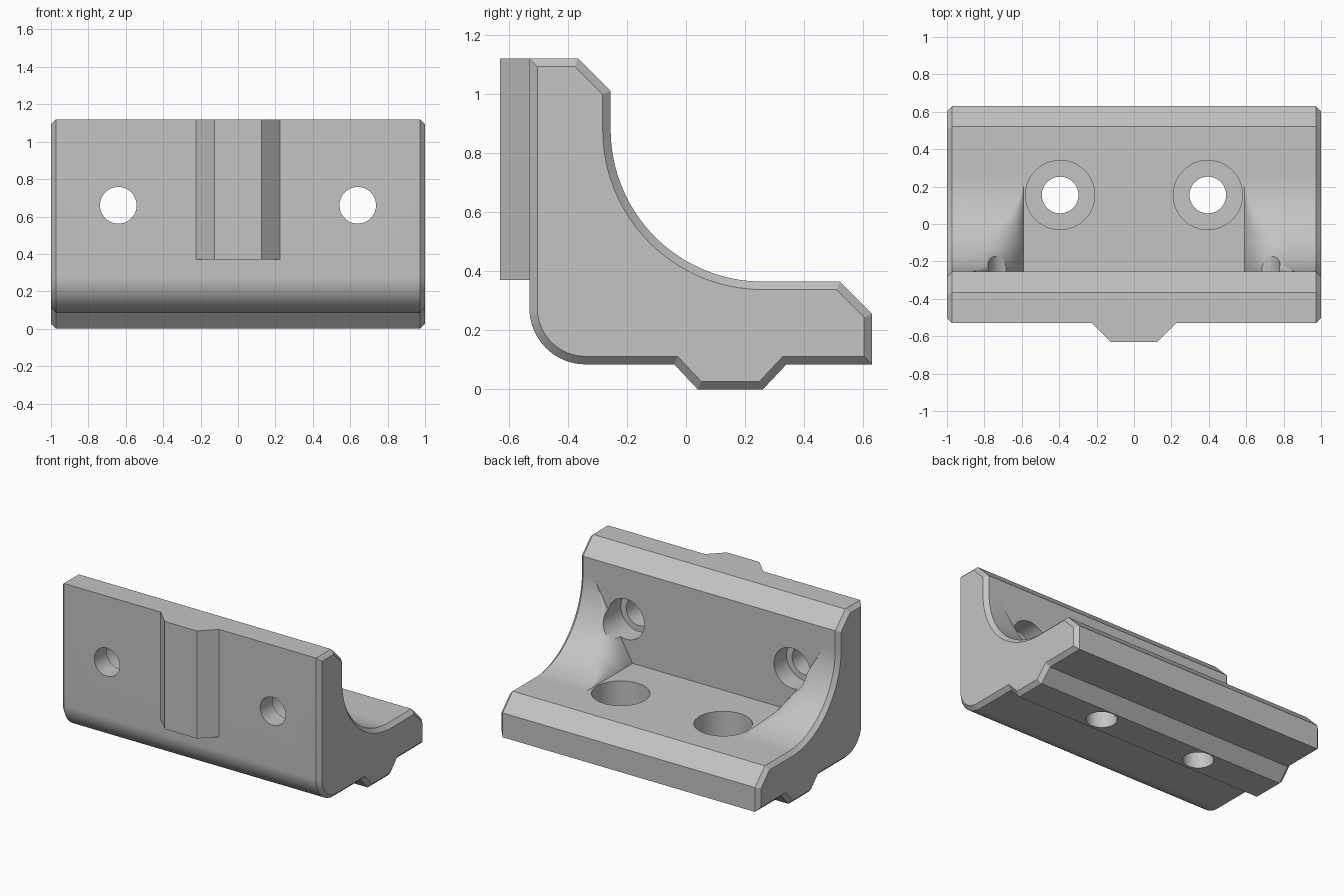
import bpy, bmesh
from math import sin, cos, tan, pi, radians
from mathutils import Vector, Matrix

if "Cube" in bpy.data.objects:
    bpy.data.objects.remove(bpy.data.objects["Cube"], do_unlink=True)

CH = 0.027                      # chamfer on the end edges
WALL, FLOOR, R = -0.255, 0.365, 0.515
AY, AZ = WALL + R, FLOOR + R    # axis of the inside fillet

grey = bpy.data.materials.new("light_grey")
grey.use_nodes = True
grey.diffuse_color = (0.55, 0.55, 0.55, 1)
grey.node_tree.nodes["Principled BSDF"].inputs["Base Color"].default_value = grey.diffuse_color


def finish(name, bm):
    bmesh.ops.recalc_face_normals(bm, faces=bm.faces)
    me = bpy.data.meshes.new(name)
    bm.to_mesh(me)
    bm.free()
    me.materials.append(grey)
    ob = bpy.data.objects.new(name, me)
    bpy.context.collection.objects.link(ob)
    return ob


def loft(bm, rings):
    """Closed solid through a list of equal-length point rings."""
    vs = [[bm.verts.new(p) for p in ring] for ring in rings]
    n = len(vs[0])
    for a, b in zip(vs, vs[1:]):
        for i in range(n):
            j = (i + 1) % n
            bm.faces.new((a[i], a[j], b[j], b[i]))
    return bm.faces.new(vs[0]), bm.faces.new(vs[-1])


# L-shaped body with locating ridge underneath and chamfered ends
heel = [(-0.34 - 0.19 * sin(a), 0.275 - 0.19 * cos(a))
        for a in (i * pi / 40 for i in range(21))]
profile = [(-0.53, 1.12), (-0.365, 1.12), (WALL, 1.01), (WALL, FLOOR), (0.52, FLOOR),
           (0.63, 0.255), (0.63, 0.085), (0.34, 0.085), (0.26, 0), (0.04, 0),
           (-0.04, 0.085)] + heel
bm = bmesh.new()
caps = loft(bm, [[(x, y, z) for y, z in profile] for x in (-1, 1)])
bmesh.ops.recalc_face_normals(bm, faces=bm.faces)
bmesh.ops.bevel(bm, geom=[e for f in caps for e in f.edges], offset=CH,
                segments=1, affect='EDGES', clamp_overlap=False)
body = finish("bracket_body", bm)

# Tapered rib on the front face
bm = bmesh.new()
loft(bm, [[(-0.225, -0.53, z), (-0.125, -0.63, z), (0.125, -0.63, z), (0.225, -0.53, z),
           (0.225, -0.5, z), (-0.225, -0.5, z)] for z in (0.37, 1.12)])
rib = finish("front_rib", bm)


# End gussets: hollow fillet outside, leaning flat face inside, rounded between
def gusset(name, side):
    rings, steps = [], 32
    for i in range(steps + 1):
        t = i / steps * pi / 2
        t = min(max(t, 0.004), pi / 2 - 0.004)
        deep = R / max(cos(t), sin(t))

        def lean(rho):
            return 0.59 + (AZ - rho * sin(t) - FLOOR) * tan(radians(30))

        corner = Vector((lean(R), R))
        base = Vector((lean(deep), deep))
        slope = base - corner
        r = min(0.13, slope.length * 0.9)
        start = corner + slope.normalized() * r
        end = corner + Vector((r, 0))
        pts = [base]
        for k in range(9):
            u = k / 8
            pts.append(start * (1 - u) ** 2 + corner * 2 * u * (1 - u) + end * u * u)
        pts += [(1 - CH, R), (1, R + CH), (1, deep + 0.04), (base[0], deep + 0.04)]
        rings.append([(side * x, AY - p * cos(t), AZ - p * sin(t)) for x, p in pts])
    bm = bmesh.new()
    loft(bm, rings)
    return finish(name, bm)


gussets = [gusset("left_gusset", 1), gusset("right_gusset", -1)]


# Stepped screw holes through the floor and the wall
def bore(bm, place, r_small, r_big, depth, reach):
    steps = [(r_small, -0.6), (r_small, -depth), (r_big, -depth), (r_big, reach)]
    loft(bm, [[place @ Vector((r * cos(a), r * sin(a), h))
               for a in (k * pi / 24 for k in range(48))] for r, h in steps])


bm = bmesh.new()
for s in (-1, 1):
    bore(bm, Matrix.Translation((s * 0.395, 0.155, FLOOR)), 0.098, 0.185, 0.2, 0.1)
    bore(bm, Matrix.Translation((s * 0.64, WALL, 0.66)) @ Matrix.Rotation(-pi / 2, 4, 'X'),
         0.098, 0.14, 0.14, 0.5)
cutter = finish("hole_cutter", bm)
cutter.hide_render = True

for ob in [body] + gussets:
    mod = ob.modifiers.new("holes", 'BOOLEAN')
    mod.operation, mod.solver, mod.object = 'DIFFERENCE', 'EXACT', cutter
    bpy.context.view_layer.objects.active = ob
    bpy.ops.object.modifier_apply(modifier=mod.name)
bpy.data.objects.remove(cutter, do_unlink=True)

# Smooth curved faces, keep hard edges
bpy.ops.object.select_all(action='DESELECT')
for ob in [body, rib] + gussets:
    ob.select_set(True)
bpy.context.view_layer.objects.active = body
bpy.ops.object.shade_smooth_by_angle(angle=radians(30))
